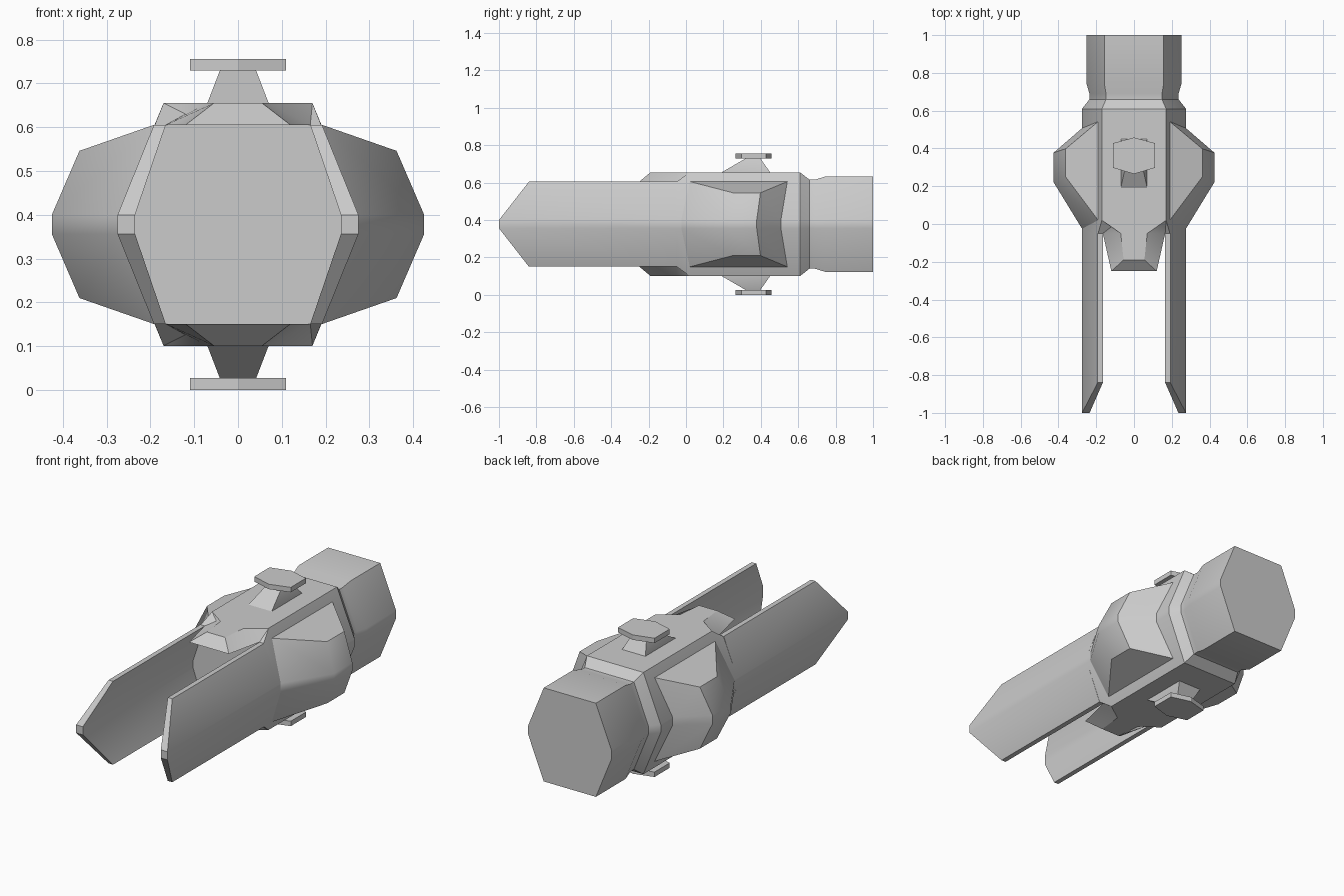
import bpy, bmesh, math

if "Cube" in bpy.data.objects:
    bpy.data.objects.remove(bpy.data.objects["Cube"])

MID = 0.378  # height of the horizontal symmetry plane


def loft(name, rings, flip=(1, 1)):
    """Skin equal-length closed rings and cap both ends; z is relative to MID."""
    bm = bmesh.new()
    rows = [[bm.verts.new((x * flip[0], y, MID + z * flip[1])) for x, y, z in r] for r in rings]
    n = len(rows[0])
    for a, b in zip(rows, rows[1:]):
        for i in range(n):
            j = (i + 1) % n
            bm.faces.new((a[i], a[j], b[j], b[i]))
    bm.faces.new(rows[0])
    bm.faces.new(rows[-1])
    bmesh.ops.recalc_face_normals(bm, faces=bm.faces)
    me = bpy.data.meshes.new(name)
    bm.to_mesh(me)
    bm.free()
    ob = bpy.data.objects.new(name, me)
    bpy.context.collection.objects.link(ob)
    bpy.ops.object.select_all(action='DESELECT')
    ob.select_set(True)
    bpy.context.view_layer.objects.active = ob
    bpy.ops.object.shade_smooth_by_angle(angle=math.radians(30))
    return ob


def hull_ring(y, top_w, side_w, h, s=0.022):
    """Eight-sided section: flat top and bottom, thin vertical side strip."""
    right = [(top_w, h), (side_w, s), (side_w, -s), (top_w, -h)]
    return [(x, y, z) for x, z in right] + [(-x, y, z) for x, z in reversed(right)]


# Main hull with chamfered front, waist and rear engine block
loft("hull", [hull_ring(*r) for r in (
    (-0.05, 0.19, 0.275, 0.227),
    (0.02, 0.17, 0.275, 0.277),
    (0.61, 0.17, 0.275, 0.277),
    (0.66, 0.148, 0.236, 0.238),
    (0.69, 0.148, 0.236, 0.238),
    (0.745, 0.157, 0.252, 0.255),
    (1.0, 0.157, 0.252, 0.255))])

# Forward prongs and side pods, mirrored left and right
PRONG_ROWS = [(0.227, 0.165, 0.192, -0.84), (0.022, 0.235, 0.275, -1.0),
              (-0.022, 0.235, 0.275, -1.0), (-0.227, 0.165, 0.192, -0.84)]
POD_TOP = [(0.19, 0.02, 0.228), (0.362, 0.25, 0.168), (0.362, 0.398, 0.168), (0.19, 0.542, 0.228)]
POD_MID = [(0.272, -0.03, 0.022), (0.425, 0.22, 0.022), (0.425, 0.378, 0.022), (0.272, 0.51, 0.022)]


def below(ring):
    return [(x, y, -z) for x, y, z in ring]


for side, sx in (("right", 1), ("left", -1)):
    loft(f"{side}_prong", [[(xi, tip, z), (xo, tip, z), (xo, -0.05, z), (xi, -0.05, z)]
                           for z, xi, xo, tip in PRONG_ROWS], (sx, 1))
    loft(f"{side}_pod", [POD_TOP, POD_MID, below(POD_MID), below(POD_TOP)], (sx, 1))


def both_sides(half, z):
    return [(x, y, z) for x, y in half] + [(-x, y, z) for x, y in reversed(half)]


def box_ring(w, y0, y1, z):
    return both_sides([(w, y0), (w, y1)], z)


# Nose plates, stalks and pads, mirrored above and below
for side, sz in (("upper", 1), ("lower", -1)):
    loft(f"{side}_nose_plate", [
        both_sides([(0.12, -0.25), (0.165, -0.05), (0.17, 0.02)], 0.227),
        both_sides([(0.055, -0.19), (0.07, -0.05), (0.17, 0.02)], 0.277)], (1, sz))
    loft(f"{side}_stalk", [box_ring(0.07, 0.19, 0.45, 0.27),
                           box_ring(0.07, 0.19, 0.45, 0.277),
                           box_ring(0.04, 0.325, 0.395, 0.355)], (1, sz))
    pad = [(0, 0.265), (0.11, 0.297), (0.11, 0.428), (0, 0.458), (-0.11, 0.428), (-0.11, 0.297)]
    loft(f"{side}_pad", [[(x, y, z) for x, y in pad] for z in (0.351, 0.378)], (1, sz))
